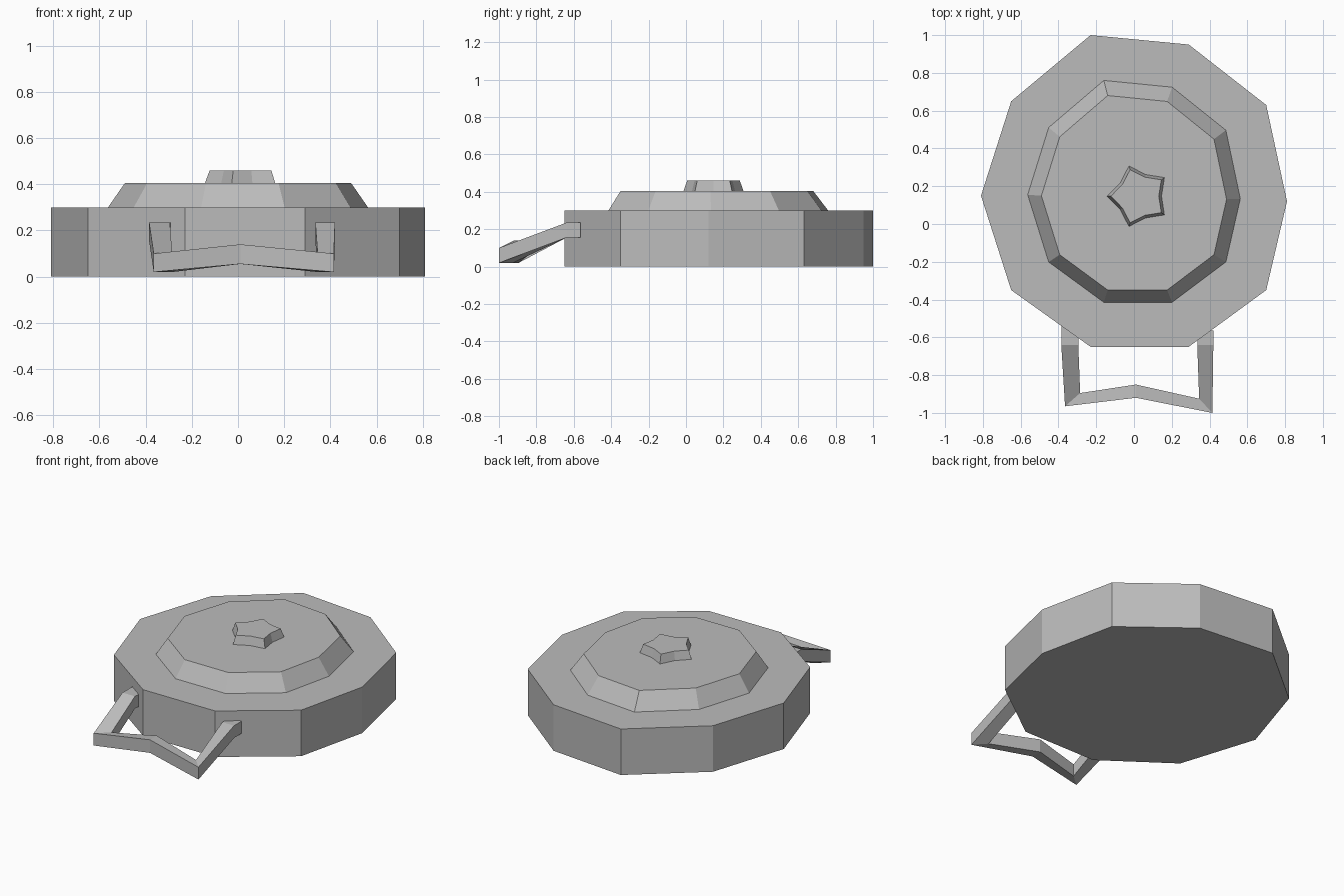
import bpy
import bmesh
from math import cos, sin, pi

if "Cube" in bpy.data.objects:
    bpy.data.objects.remove(bpy.data.objects["Cube"], do_unlink=True)

grey = bpy.data.materials.new("plain grey")
grey.use_nodes = True
colour = (0.5, 0.5, 0.5, 1)
grey.diffuse_color = colour
grey.node_tree.nodes["Principled BSDF"].inputs["Base Color"].default_value = colour


def loft(name, rings):
    """Bridge equal-sized rings of points and cap both ends."""
    bm = bmesh.new()
    loops = [[bm.verts.new(p) for p in ring] for ring in rings]
    n = len(loops[0])
    for low, high in zip(loops, loops[1:]):
        for i in range(n):
            j = (i + 1) % n
            bm.faces.new((low[i], low[j], high[j], high[i]))
    bm.faces.new(loops[0])
    bm.faces.new(loops[-1])
    bmesh.ops.recalc_face_normals(bm, faces=bm.faces)
    mesh = bpy.data.meshes.new(name)
    bm.to_mesh(mesh)
    bm.free()
    mesh.materials.append(grey)
    obj = bpy.data.objects.new(name, mesh)
    bpy.context.collection.objects.link(obj)
    return obj


# Slightly uneven ten-sided outline shared by the body and its raised lid
outline = [(-0.23, 1.0), (0.29, 0.95), (0.70, 0.63), (0.81, 0.12), (0.70, -0.35),
           (0.29, -0.65), (-0.23, -0.65), (-0.65, -0.35), (-0.81, 0.15), (-0.65, 0.65)]


def ring(z, sx=1, sy=1, dy=0):
    return [(x * sx, y * sy + dy, z) for x, y in outline]


loft("body", [ring(0), ring(0.3)])
loft("raised_lid", [ring(0.3, 0.695, 0.712, 0.048), ring(0.405, 0.605, 0.624, 0.056)])


# Blunt five-pointed knob
def star(z, scale):
    points = []
    for i in range(10):
        r = scale * (0.122 if i % 2 else 0.17)
        a = pi + i * pi / 5
        points.append((0.025 + r * cos(a), 0.147 + r * sin(a), z))
    return points


loft("star_knob", [star(0.40, 1), star(0.46, 0.87)])

# Bent handle: outer xy, inner xy, bottom z, top z at each station
stations = [
    ((-0.385, -0.53), (-0.29, -0.53), 0.155, 0.235),
    ((-0.385, -0.64), (-0.295, -0.64), 0.155, 0.235),
    ((-0.365, -0.965), (-0.285, -0.895), 0.02, 0.10),
    ((0.01, -0.92), (0.01, -0.85), 0.055, 0.14),
    ((0.415, -1.0), (0.345, -0.925), 0.02, 0.10),
    ((0.42, -0.64), (0.335, -0.64), 0.155, 0.235),
    ((0.42, -0.563), (0.335, -0.563), 0.155, 0.235),
]
loft("handle", [[(*a, lo), (*b, lo), (*b, hi), (*a, hi)] for a, b, lo, hi in stations])
